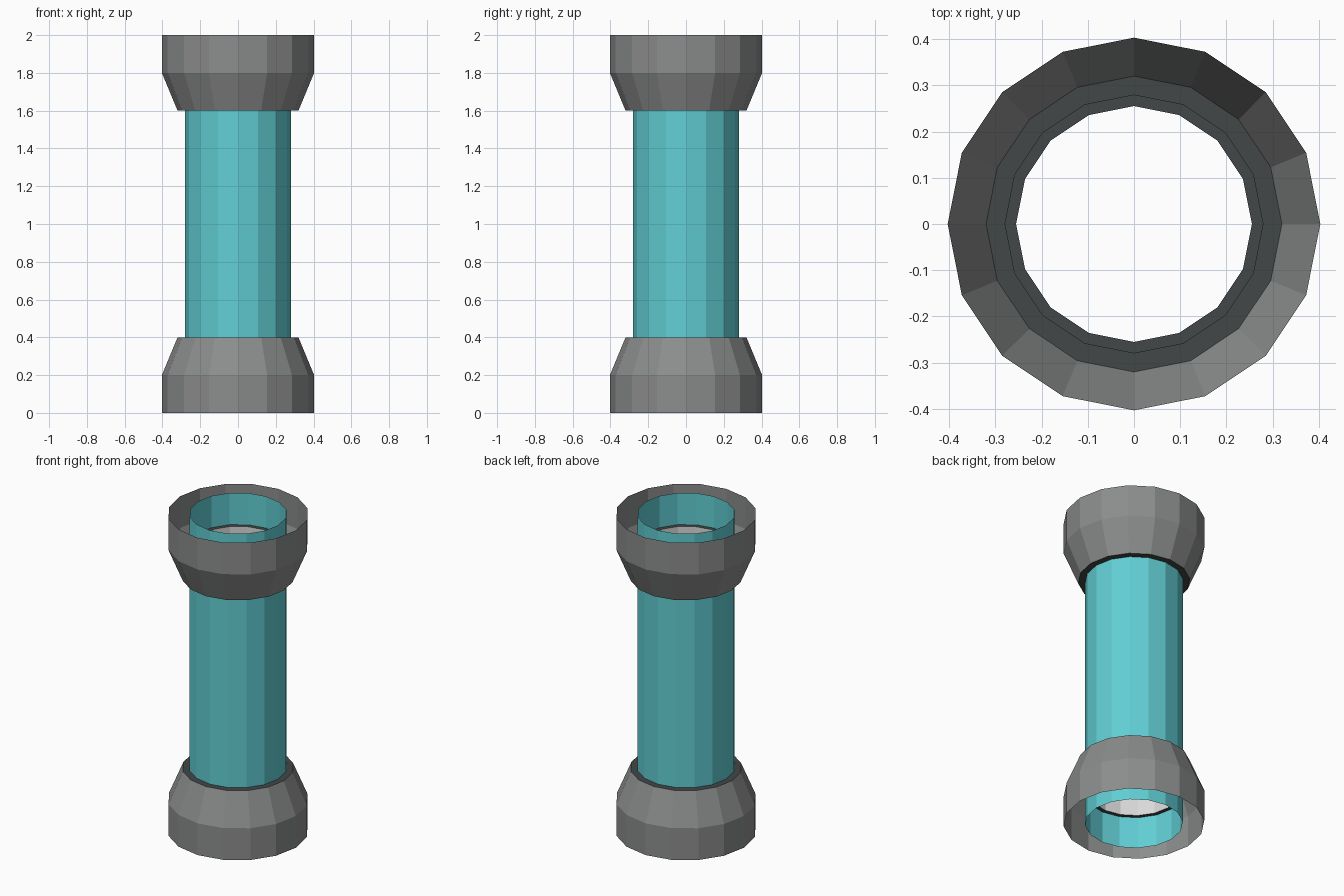
import bpy, math

if "Cube" in bpy.data.objects:
    bpy.data.objects.remove(bpy.data.objects["Cube"])


def material(name, rgb):
    m = bpy.data.materials.new(name)
    m.diffuse_color = (*rgb, 1.0)
    m.use_nodes = True
    m.node_tree.nodes["Principled BSDF"].inputs["Base Color"].default_value = m.diffuse_color
    return m


TEAL = material("teal", (0.12, 0.62, 0.66))
GREY = material("mid grey", (0.26, 0.27, 0.265))
DARK = material("dark grey", (0.055, 0.063, 0.063))
PALE = material("pale grey", (0.70, 0.70, 0.70))


def lathe(name, profile, sides, mat, inward=False):
    """Open surface of revolution from (radius, z) points."""
    verts = [(r * math.cos(2 * math.pi * i / sides),
              r * math.sin(2 * math.pi * i / sides), z)
             for r, z in profile for i in range(sides)]
    faces = []
    for k in range(len(profile) - 1):
        for i in range(sides):
            j = (i + 1) % sides
            f = (k * sides + i, k * sides + j,
                 (k + 1) * sides + j, (k + 1) * sides + i)
            faces.append(f[::-1] if inward else f)
    me = bpy.data.meshes.new(name)
    me.from_pydata(verts, [], faces)
    me.materials.append(mat)
    ob = bpy.data.objects.new(name, me)
    bpy.context.collection.objects.link(ob)
    return ob


# Full-height outer tube and the pale lining inside it
lathe("outer_tube", [(0.28, 0), (0.28, 2)], 16, TEAL)
lathe("inner_lining", [(0.255, 0.2), (0.255, 1.8)], 16, PALE, inward=True)

# Flared collars, their flat shoulders and the lining ledges, at both ends
for end, top in (("bottom", False), ("top", True)):
    def h(z):
        return 2 - z if top else z

    lathe(end + "_collar", [(0.403, h(0)), (0.403, h(0.2)), (0.32, h(0.4))],
          16, GREY, inward=top)
    lathe(end + "_shoulder", [(0.32, h(0.4)), (0.28, h(0.4))],
          16, DARK, inward=top)
    lathe(end + "_ledge", [(0.28, h(0.2)), (0.255, h(0.2))],
          16, DARK, inward=not top)
